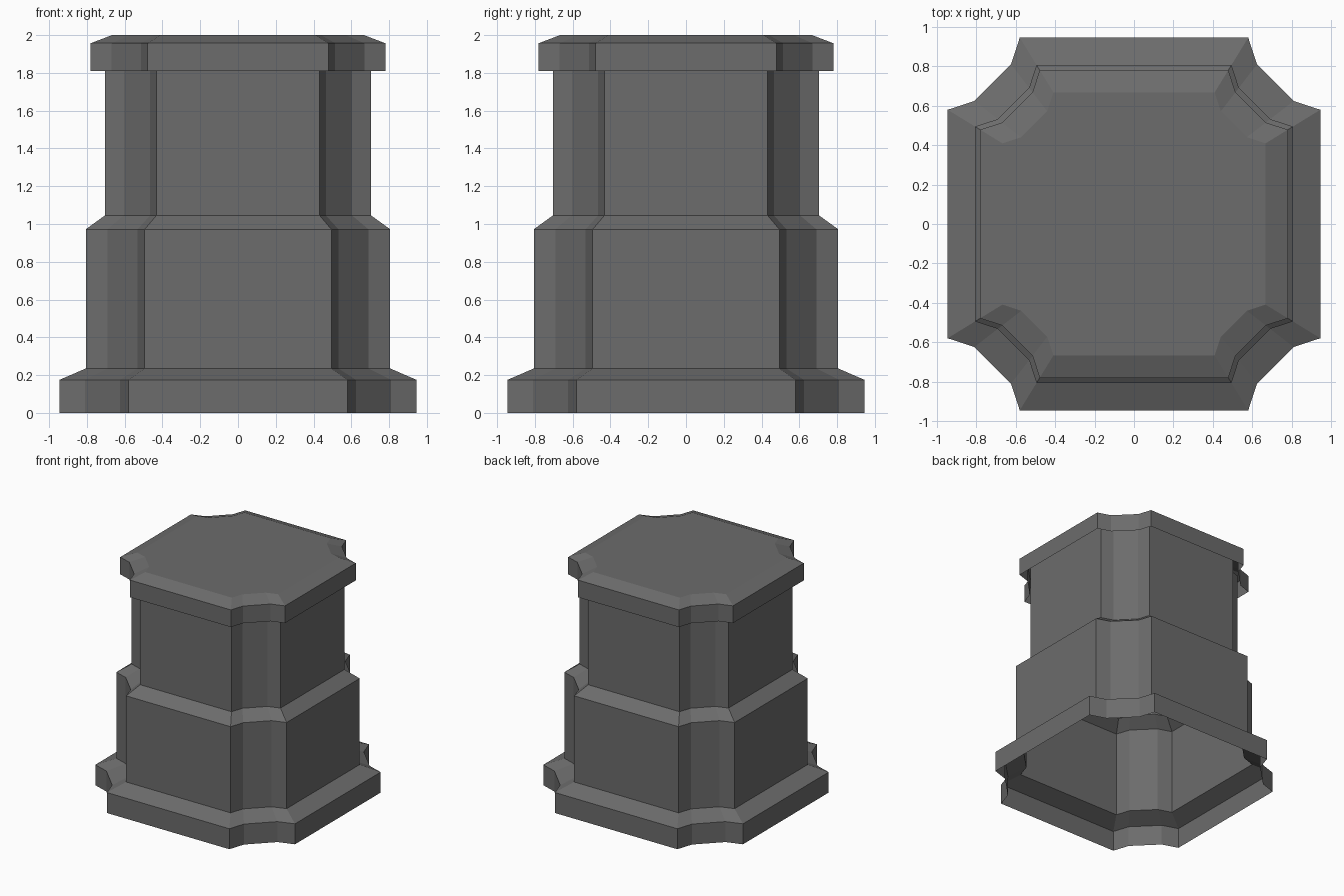
import bpy
import bmesh

cube = bpy.data.objects.get("Cube")
if cube:
    bpy.data.objects.remove(cube, do_unlink=True)

# Single stone colour
stone = bpy.data.materials.new("dark_grey_stone")
stone.use_nodes = True
GREY = (0.15, 0.15, 0.15, 1)
stone.diffuse_color = GREY
stone.node_tree.nodes["Principled BSDF"].inputs["Base Color"].default_value = GREY

# One notched corner of the square plan, for a half width of 1
CORNER = [(1, 0.613), (0.857, 0.66), (0.66, 0.857), (0.613, 1)]


def outline(half):
    """Square with scooped corners, counter-clockwise."""
    points = []
    corner = CORNER
    for _ in range(4):
        points += [(x * half, y * half) for x, y in corner]
        corner = [(-y, x) for x, y in corner]
    return points


def shell(name, profile, capped=False):
    """Stack of outlines (half width, height) joined by walls."""
    bm = bmesh.new()
    rings = [[bm.verts.new((x, y, z)) for x, y in outline(half)]
             for half, z in profile]
    for low, high in zip(rings, rings[1:]):
        for i in range(len(low)):
            j = (i + 1) % len(low)
            bm.faces.new((low[i], low[j], high[j], high[i]))
    if capped:
        bm.faces.new(rings[-1])
    mesh = bpy.data.meshes.new(name)
    bm.to_mesh(mesh)
    bm.free()
    mesh.materials.append(stone)
    obj = bpy.data.objects.new(name, mesh)
    bpy.context.collection.objects.link(obj)
    return obj


# Hollow stepped pedestal: plinth, lower block, shoulder and upper block
shell("pedestal_body", [(0.945, 0), (0.945, 0.175), (0.806, 0.235),
                        (0.806, 0.972), (0.705, 1.045), (0.705, 1.95)])

# Overhanging top slab with a bevelled rim
shell("top_slab", [(0.78, 1.81), (0.78, 1.957), (0.667, 2)], capped=True)
